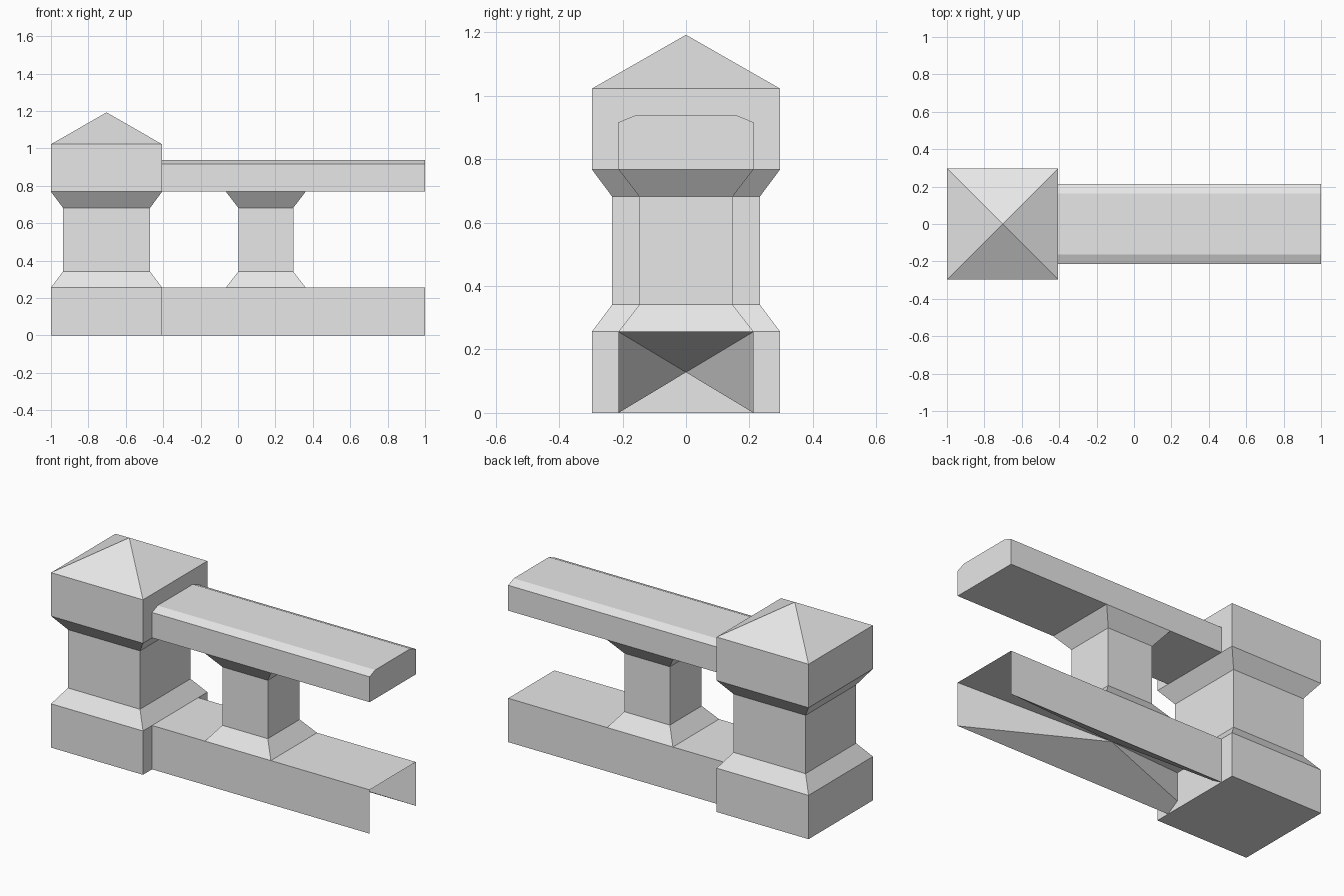
import bpy
import bmesh

cube = bpy.data.objects.get("Cube")
if cube:
    bpy.data.objects.remove(cube, do_unlink=True)

stone = bpy.data.materials.new("pale_grey_stone")
stone.use_nodes = True
stone.diffuse_color = (0.8, 0.8, 0.8, 1)
stone.node_tree.nodes["Principled BSDF"].inputs["Base Color"].default_value = (0.8, 0.8, 0.8, 1)

TOWER_X, END_X = -0.703, 1.0
POST_X = (TOWER_X + END_X) / 2
RAIL_HALF = 0.213
BASE_TOP, RAIL_BOTTOM = 0.256, 0.768
CORNERS = ((-1, -1), (1, -1), (1, 1), (-1, 1))


def finish(bm, name):
    mesh = bpy.data.meshes.new(name)
    bm.to_mesh(mesh)
    bm.free()
    mesh.materials.append(stone)
    obj = bpy.data.objects.new(name, mesh)
    bpy.context.collection.objects.link(obj)
    return obj


def bridge(bm, a, b):
    for i in range(len(a)):
        j = (i + 1) % len(a)
        bm.faces.new((a[i], a[j], b[j], b[i]))


def square_column(name, x, profile, peak=None):
    """Stack square rings of (half width, height); optional pyramid on top."""
    bm = bmesh.new()
    rings = [[bm.verts.new((x + sx * h, sy * h, z)) for sx, sy in CORNERS]
             for h, z in profile]
    for low, high in zip(rings, rings[1:]):
        bridge(bm, low, high)
    if peak:
        bm.faces.new(rings[0][::-1])
        tip = bm.verts.new((x, 0, peak))
        for i in range(4):
            bm.faces.new((rings[-1][i], rings[-1][(i + 1) % 4], tip))
    return finish(bm, name)


# Large pillar with flared foot, flared head and pyramid cap
square_column("pillar", TOWER_X,
              [(0.297, 0), (0.297, BASE_TOP), (0.233, 0.341), (0.233, 0.682),
               (0.297, RAIL_BOTTOM), (0.297, 1.022)], peak=1.192)

# Small baluster flared at both ends
square_column("baluster", POST_X,
              [(RAIL_HALF, BASE_TOP), (0.147, 0.341), (0.147, 0.682),
               (RAIL_HALF, RAIL_BOTTOM)])

# Handrail: chamfered profile swept along x
section = [(-RAIL_HALF, RAIL_BOTTOM), (RAIL_HALF, RAIL_BOTTOM), (RAIL_HALF, 0.916),
           (0.162, 0.937), (-0.162, 0.937), (-RAIL_HALF, 0.916)]
bm = bmesh.new()
ends = [[bm.verts.new((x, y, z)) for y, z in section] for x in (TOWER_X, END_X)]
bridge(bm, *ends)
bm.faces.new(ends[0][::-1])
bm.faces.new(ends[1])
bmesh.ops.recalc_face_normals(bm, faces=bm.faces)
finish(bm, "handrail")

# Base rail: top and sides only, their open rims drawn in to the centre point
bm = bmesh.new()
arch = [(-RAIL_HALF, 0), (-RAIL_HALF, BASE_TOP), (RAIL_HALF, BASE_TOP), (RAIL_HALF, 0)]
a, b = [[bm.verts.new((x, y, z)) for y, z in arch] for x in (TOWER_X, END_X)]
centre = bm.verts.new((POST_X, 0, BASE_TOP / 2))
for i in range(3):
    bm.faces.new((a[i], b[i], b[i + 1], a[i + 1]))
    bm.faces.new((a[i], a[i + 1], centre))
    bm.faces.new((b[i + 1], b[i], centre))
bm.faces.new((b[0], a[0], centre))
bm.faces.new((a[3], b[3], centre))
# Turn the shell outward, judged from its top face
bm.normal_update()
bm.faces.ensure_lookup_table()
if max(bm.faces, key=lambda f: f.calc_center_median().z).normal.z < 0:
    bmesh.ops.reverse_faces(bm, faces=bm.faces)
finish(bm, "base_rail")
